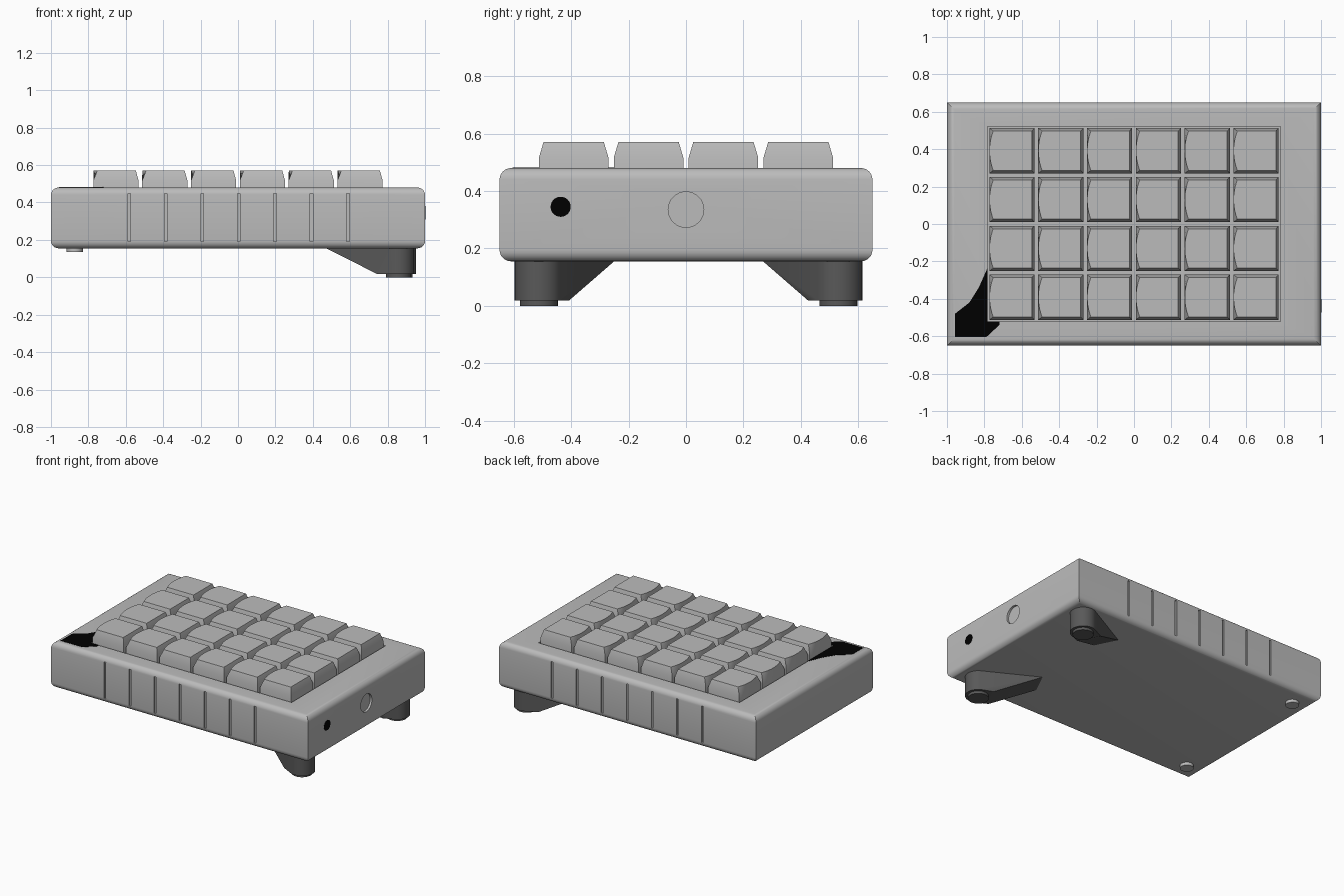
import bpy, bmesh, math
from mathutils import Matrix, Vector

if "Cube" in bpy.data.objects:
    bpy.data.objects.remove(bpy.data.objects["Cube"])


def material(name, value):
    m = bpy.data.materials.new(name)
    m.use_nodes = True
    color = (value, value, value, 1)
    m.diffuse_color = color
    m.node_tree.nodes["Principled BSDF"].inputs["Base Color"].default_value = color
    return m


GREY = material("case grey", 0.5)
DARK = material("dark grey", 0.1)
BLACK = material("black", 0)


def finish(name, bm, *mats, smooth=True):
    bmesh.ops.recalc_face_normals(bm, faces=bm.faces[:])
    mesh = bpy.data.meshes.new(name)
    bm.to_mesh(mesh)
    bm.free()
    for m in mats:
        mesh.materials.append(m)
    obj = bpy.data.objects.new(name, mesh)
    bpy.context.collection.objects.link(obj)
    if smooth:
        smooth_object(obj)
    return obj


def smooth_object(obj):
    bpy.ops.object.select_all(action="DESELECT")
    obj.select_set(True)
    bpy.context.view_layer.objects.active = obj
    bpy.ops.object.shade_smooth_by_angle(angle=math.radians(30))


def loft(rings):
    """Skin a stack of closed rings and cap both ends."""
    bm = bmesh.new()
    loops = [[bm.verts.new(p) for p in ring] for ring in rings]
    for a, b in zip(loops, loops[1:]):
        n = len(a)
        for i in range(n):
            bm.faces.new((a[i], a[(i + 1) % n], b[(i + 1) % n], b[i]))
    bm.faces.new(loops[0])
    bm.faces.new(loops[-1])
    return bm


def rect(hx, hy, z):
    return [(-hx, -hy, z), (hx, -hy, z), (hx, hy, z), (-hx, hy, z)]


def box(bm, size, loc):
    bmesh.ops.create_cube(bm, size=1, matrix=Matrix.Translation(loc) @ Matrix.Diagonal((*size, 1)))


def cylinder(bm, r, depth, loc, axis="Z", segments=32):
    turn = Matrix.Rotation(math.pi / 2, 4, "Y") if axis == "X" else Matrix()
    bmesh.ops.create_cone(bm, cap_ends=True, segments=segments, radius1=r, radius2=r,
                          depth=depth, matrix=Matrix.Translation(loc) @ turn)


# Case: rounded rims, square vertical corners and a sunken key well
BOTTOM, TOP, ROUND, STEPS = 0.155, 0.48, 0.04, 6
rings = []
for centre, start in ((BOTTOM + ROUND, -math.pi / 2), (TOP - ROUND, 0)):
    for i in range(STEPS + 1):
        a = start + i / STEPS * math.pi / 2
        inset = ROUND * (1 - math.cos(a))
        rings.append(rect(1 - inset, 0.65 - inset, centre + ROUND * math.sin(a)))
WELL_X, WELL_Y, FLOOR = 0.783, 0.522, 0.44
rings += [rect(WELL_X, WELL_Y, TOP), rect(WELL_X, WELL_Y, FLOOR)]
case = finish("case", loft(rings), GREY, smooth=False)

# Cut the vertical grooves and the round side recess
bm = bmesh.new()
for i in range(-3, 4):
    for side in (-1, 1):
        box(bm, (0.014, 0.02, 0.257), (i * 0.195 + 0.003, side * 0.65, 0.319))
cylinder(bm, 0.062, 0.03, (1, 0, 0.335), "X")
cutter = finish("groove_cutter", bm, smooth=False)
cutter.hide_render = True
mod = case.modifiers.new("grooves", "BOOLEAN")
mod.operation, mod.solver, mod.object = "DIFFERENCE", "EXACT", cutter
bpy.context.view_layer.objects.active = case
bpy.ops.object.modifier_apply(modifier=mod.name)
bpy.data.objects.remove(cutter)
smooth_object(case)


# Keycaps: tapered blocks whose left top edge bows outward
def key_ring(hy, right, left, bow, z, n=10):
    ring = [(right, -hy, z), (right, hy, z)]
    for i in range(n + 1):
        t = 1 - 2 * i / n
        ring.append((-left - bow * (1 - t * t), t * hy, z))
    return ring


bm = loft([key_ring(0.121, 0.121, 0.121, 0, FLOOR),
           key_ring(0.121, 0.121, 0.121, 0, 0.517),
           key_ring(0.105, 0.106, 0.1, 0.02, 0.571)])
first_key = finish("key", bm, GREY)
PITCH = 0.261
for col in range(6):
    for row in range(4):
        key = first_key
        if col or row:
            key = bpy.data.objects.new("key", first_key.data)
            bpy.context.collection.objects.link(key)
        key.name = f"key_column{col + 1}_row{row + 1}"
        key.location = ((col - 2.5) * PITCH, (row - 1.5) * PITCH, 0)

# Legs: round post with a diagonal sloping brace, a round pad below
for side, label, x, y in ((-1, "front", 0.858, -0.513), (1, "back", 0.867, 0.531)):
    centre = Vector((x, y, 0))
    bm = bmesh.new()
    # Brace tips are offsets from the post, mirrored between front and back
    for z, tips in ((0.018, ((-0.115, -0.035), (-0.04, 0.105))),
                    (BOTTOM + 0.002, ((-0.39, 0.115), (-0.315, 0.265)))):
        for i in range(32):
            a = i / 32 * math.tau
            bm.verts.new(centre + Vector((0.084 * math.cos(a), 0.084 * math.sin(a), z)))
        for dx, dy in tips:
            bm.verts.new(centre + Vector((dx, -side * dy, z)))
    bmesh.ops.convex_hull(bm, input=bm.verts[:])
    loose = [v for v in bm.verts if not v.link_faces]
    bmesh.ops.delete(bm, geom=loose, context="VERTS")
    finish(f"{label}_leg", bm, DARK)

    bm = bmesh.new()
    cylinder(bm, 0.066, 0.02, centre + Vector((0, 0, 0.01)))
    finish(f"{label}_leg_pad", bm, DARK)

    # Small low foot on the opposite end
    bm = bmesh.new()
    cylinder(bm, 0.043, 0.026, (-0.873, side * 0.52, 0.147))
    finish(f"{label}_small_foot", bm, GREY)

# Black socket opening on the side
bm = bmesh.new()
cylinder(bm, 0.035, 0.003, (1, -0.437, 0.345), "X")
finish("side_socket", bm, BLACK)

# Black patch at the corner of the top
outline = [(-0.957, -0.605), (-0.79, -0.605), (-0.72, -0.54), (-0.72, -0.522), (-0.783, -0.522),
           (-0.783, -0.235), (-0.83, -0.34), (-0.88, -0.42), (-0.957, -0.48)]
bm = loft([[(x, y, z) for x, y in outline] for z in (TOP - 0.001, TOP + 0.0015)])
finish("corner_patch", bm, BLACK, smooth=False)
